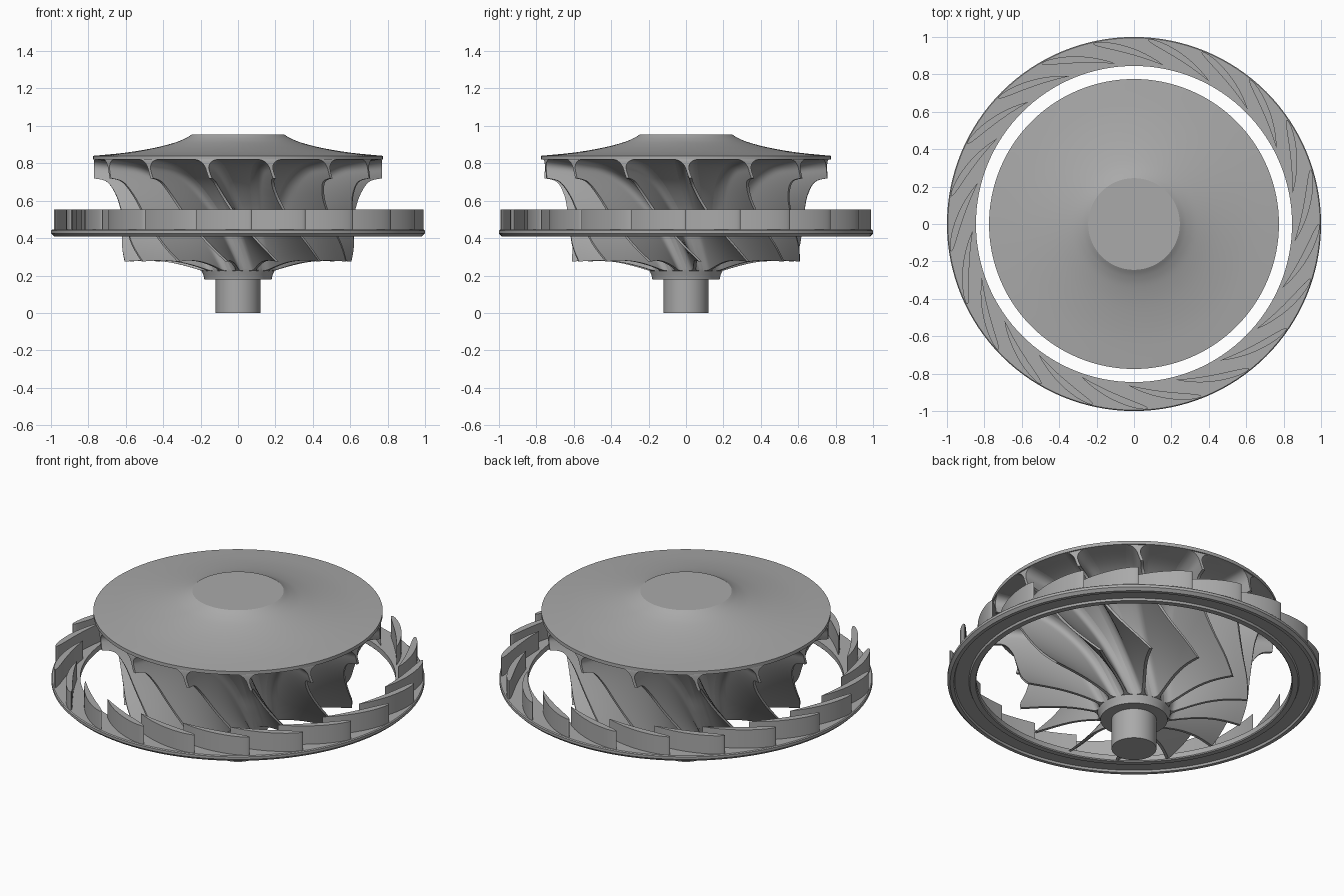
import bpy, bmesh, math
from math import sin, cos, radians, sqrt, pi

old = bpy.data.objects.get("Cube")
if old:
    bpy.data.objects.remove(old, do_unlink=True)

metal = bpy.data.materials.new("grey metal")
metal.use_nodes = True
GREY = (0.4, 0.4, 0.4, 1)
metal.diffuse_color = GREY
metal.node_tree.nodes["Principled BSDF"].inputs["Base Color"].default_value = GREY


def polar(r, a, z):
    return (r * cos(a), r * sin(a), z)


def spline(pts, steps):
    """Smooth curve through the given (r, z) points."""
    ext = [pts[0]] + pts + [pts[-1]]
    out = []
    for i in range(len(pts) - 1):
        a, b, c, d = ext[i:i + 4]
        for k in range(steps):
            t = k / steps
            out.append(tuple(
                (2 * q + (s - p) * t + (2 * p - 5 * q + 4 * s - w) * t ** 2
                 + (3 * q - p - 3 * s + w) * t ** 3) / 2
                for p, q, s, w in zip(a, b, c, d)))
    return out + [pts[-1]]


def finish(name, bm, angle=30):
    bmesh.ops.remove_doubles(bm, verts=bm.verts, dist=1e-5)
    bmesh.ops.recalc_face_normals(bm, faces=bm.faces)
    mesh = bpy.data.meshes.new(name)
    bm.to_mesh(mesh)
    bm.free()
    obj = bpy.data.objects.new(name, mesh)
    bpy.context.collection.objects.link(obj)
    mesh.materials.append(metal)
    bpy.ops.object.select_all(action="DESELECT")
    obj.select_set(True)
    bpy.context.view_layer.objects.active = obj
    bpy.ops.object.shade_smooth_by_angle(angle=radians(angle))
    return obj


def grid_faces(bm, rows):
    for a, b in zip(rows, rows[1:]):
        for i in range(len(a) - 1):
            bm.faces.new((a[i], a[i + 1], b[i + 1], b[i]))


def lathe(name, profile, sides=128):
    bm = bmesh.new()
    verts = [bm.verts.new((r, 0, z)) for r, z in profile]
    edges = [bm.edges.new(e) for e in zip(verts, verts[1:])]
    bmesh.ops.spin(bm, geom=verts + edges, axis=(0, 0, 1), cent=(0, 0, 0),
                   angle=2 * pi, steps=sides, use_merge=True)
    return finish(name, bm)


# Hub: shaft, collar, flared underside and domed back disc
HUB = [(.77, .82), (.6, .787), (.45, .705), (.33, .58), (.26, .46), (.22, .33), (.195, .225)]
SHROUD = [(.77, .72), (.70, .70), (.655, .63), (.635, .55), (.622, .45), (.62, .36), (.61, .275)]
hub_line = spline(HUB, 6)
shroud_line = spline(SHROUD, 6)
dome = spline([(.775, .84), (.6, .857), (.45, .882), (.34, .91), (.28, .934), (.245, .955)], 5)
lathe("hub", [(0, 0), (.12, 0), (.12, .18), (.18, .18), (.185, .205)]
      + hub_line[::-1] + [(.775, .82)] + dome + [(0, .955)])

# Wheel blades: twisted sheets between hub and shroud, filleted at the root
SPAN = 14


def sweep(z):
    return radians(33) * (max(0, .82 - z) / .545) ** 1.7


def blade(bm, base):
    sides = []
    for sign in (-1, 1):
        rows = []
        for i, (h, s) in enumerate(zip(hub_line, shroud_line)):
            u = i / (len(hub_line) - 1)
            length = math.dist(h, s)
            fillet = .055 - .03 * u
            row = []
            for j in range(SPAN + 1):
                v = (j / SPAN) ** 1.6
                r = h[0] + (s[0] - h[0]) * v
                z = h[1] + (s[1] - h[1]) * v + .025 * sin(pi * v) * u ** 6
                d = max(0, fillet - v * length)
                half = .008 + fillet - sqrt(max(0, fillet ** 2 - d ** 2))
                row.append(bm.verts.new(polar(r, base + sweep(z) + sign * half / r, z)))
            rows.append(row)
        grid_faces(bm, rows)
        sides.append(rows)
    a, b = sides
    grid_faces(bm, [a[0], b[0]])
    grid_faces(bm, [a[-1], b[-1]])
    grid_faces(bm, [[row[-1] for row in a], [row[-1] for row in b]])


bm = bmesh.new()
for n in range(14):
    blade(bm, 2 * pi * n / 14)
finish("wheel_blades", bm, 40)

# Nozzle ring with a shallow channel underneath
lathe("nozzle_ring", [(.845, .445), (.995, .445), (1, .44), (1, .425), (.985, .41),
                      (.965, .41), (.96, .422), (.885, .422), (.88, .41),
                      (.85, .41), (.845, .415), (.845, .445)])

# Guide vanes: curved teardrops running inward around the ring
STEPS = 20
bm = bmesh.new()
for n in range(21):
    start = 2 * pi * n / 21
    outer, inner = [], []
    for k in range(STEPS + 1):
        t = (k / STEPS) ** 1.5
        half = .043 * (sqrt(t) * (1 - t)) + .003 * sqrt(1 - (2 * t - 1) ** 2)
        a = start - radians(23.4) * t
        r = .988 - .125 * t
        outer.append((r + half, a))
        inner.append((r - half, a))
    outline = outer + inner[-2:0:-1]
    low = [bm.verts.new(polar(min(r, .995), a, .44)) for r, a in outline]
    high = [bm.verts.new(polar(min(r, .995), a, .553)) for r, a in outline]
    grid_faces(bm, [low + low[:1], high + high[:1]])
    bm.faces.new(high)
    bm.faces.new(low)
finish("guide_vanes", bm, 40)
